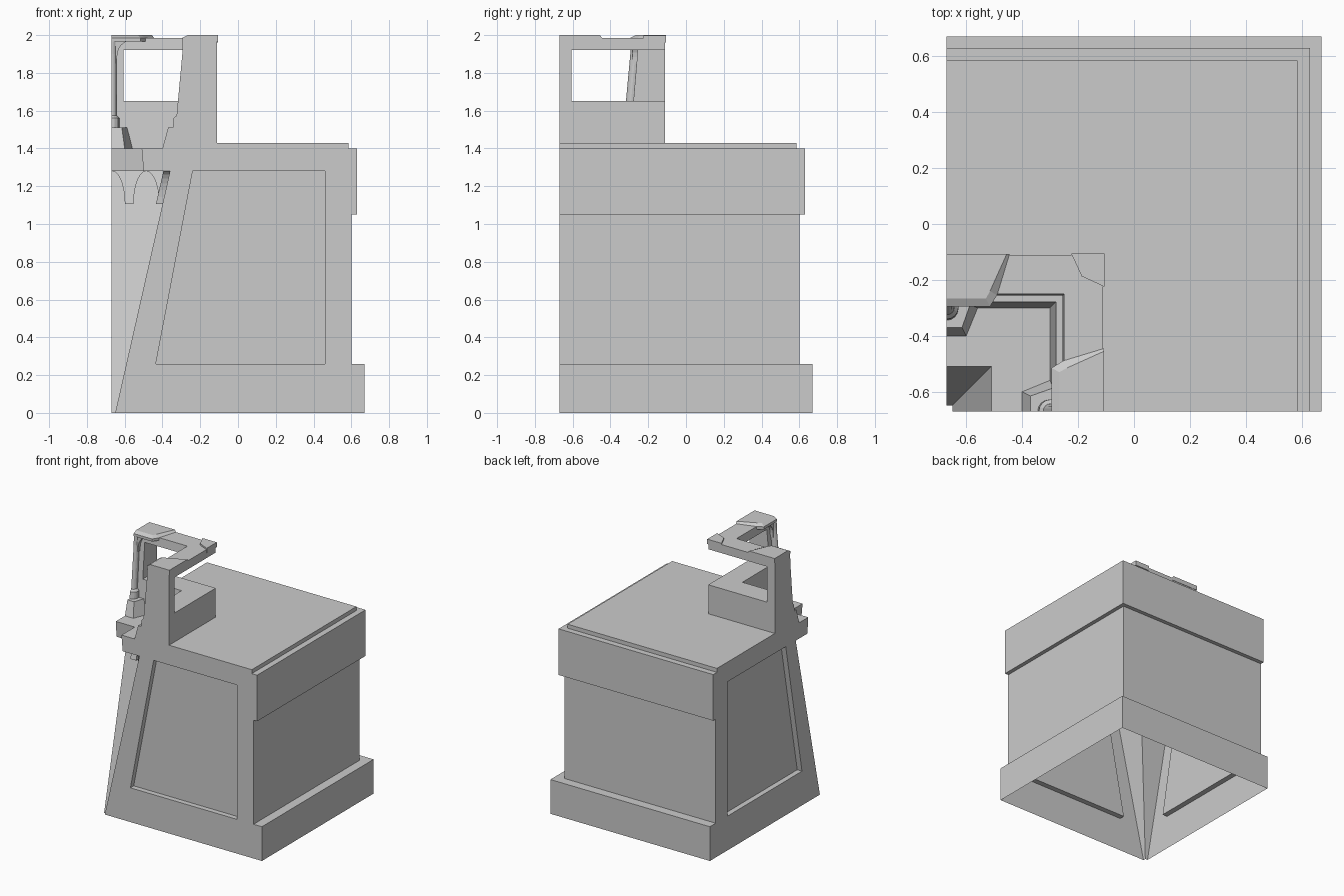
import bpy, bmesh
from math import sin, cos, pi

if "Cube" in bpy.data.objects:
    bpy.data.objects.remove(bpy.data.objects["Cube"])

E = -0.67                                    # tile edge (open end of the wall)
SWAP = lambda p: (p[1], p[0], p[2])          # mirror across the x = y diagonal


def loft(name, rings):
    """Solid through rings of equal length, capped at both ends."""
    bm = bmesh.new()
    vs = [[bm.verts.new(p) for p in r] for r in rings]
    n = len(rings[0])
    for a, b in zip(vs, vs[1:]):
        for i in range(n):
            j = (i + 1) % n
            bm.faces.new((a[i], a[j], b[j], b[i]))
    bm.faces.new(vs[0])
    bm.faces.new(vs[-1])
    bmesh.ops.recalc_face_normals(bm, faces=bm.faces)
    me = bpy.data.meshes.new(name)
    bm.to_mesh(me)
    bm.free()
    ob = bpy.data.objects.new(name, me)
    bpy.context.collection.objects.link(ob)
    return ob


def pair(name, rings):
    """A part on the right arm and its diagonal mirror on the left arm."""
    return [loft(name + "_right", rings),
            loft(name + "_left", [[SWAP(p) for p in r] for r in rings])]


def wall(z):                                 # sloped lower wall
    return -0.65 + 0.29 * z / 1.28


def upper(z):                                # sloped parapet and post face
    return -0.30 + 0.05 * (z - 1.4) / 0.58


# wall section swept round the inner corner with a mitre
section = [(-0.65, 0), (-0.36, 1.28), (-0.50, 1.28), (-0.51, 1.40), (-0.30, 1.40),
           (-0.25, 1.985), (-0.11, 1.985), (-0.11, 1.43), (0.585, 1.43), (0.585, 1.40),
           (0.63, 1.40), (0.63, 1.05), (0.60, 1.05), (0.60, 0.26), (0.67, 0.26), (0.67, 0)]
body = loft("corner_wall", [[(s, E, z) for s, z in section],
                            [(s, s, z) for s, z in section],
                            [(E, s, z) for s, z in section]])

# cutters: lookout opening and the recessed end panels
panel = [(-0.435, 0.26), (-0.24, 1.28), (0.46, 1.28), (0.46, 0.26)]
cutters = pair("panel_cutter", [[(x, y, z) for x, z in panel] for y in (-0.75, E + 0.04)])
sq = [(-0.605, -0.605), (-0.05, -0.605), (-0.05, -0.05), (-0.605, -0.05)]
cutters.append(loft("opening_cutter", [[(x, y, z) for x, y in sq] for z in (1.65, 1.92)]))
for c in cutters:
    c.hide_render = True
    m = body.modifiers.new("cut", 'BOOLEAN')
    m.operation, m.solver, m.object = 'DIFFERENCE', 'EXACT', c
dg = bpy.context.evaluated_depsgraph_get()
cut = bpy.data.meshes.new_from_object(body.evaluated_get(dg))
body.modifiers.clear()
body.data = cut
for c in cutters:
    bpy.data.objects.remove(c)

# open underside
bm = bmesh.new()
bm.from_mesh(cut)
bmesh.ops.delete(bm, geom=[f for f in bm.faces if all(v.co.z < 1e-4 for v in f.verts)],
                 context='FACES')
bm.to_mesh(cut)
bm.free()

# bevelled roof plates over the posts
low = [(-0.295, E), (-0.295, -0.515), (-0.255, -0.49), (-0.107, -0.445), (-0.107, E)]
top = [(-0.267, E), (-0.267, -0.53), (-0.24, -0.515), (-0.107, -0.455), (-0.107, E)]
pair("roof_plate", [[(x, y, z) for x, y in pl]
                    for pl, z in ((low, 1.965), (low, 1.985), (top, 2.0))])
# plate on the outer roof corner
cp = [(-0.225, -0.105), (-0.187, -0.187), (-0.105, -0.225), (-0.105, -0.105)]
loft("roof_corner_plate", [[(x, y, z) for x, y in cp] for z in (1.96, 1.997)])

# tapered pilaster bases
b0 = [(-0.40, E), (-0.40, -0.60), (-0.29, -0.555), (-0.28, E)]
b1 = [(-0.37, E), (-0.37, -0.615), (-0.285, -0.585), (-0.28, E)]
pair("pilaster_base", [[(x, y, 1.40) for x, y in b0], [(x, y, 1.51) for x, y in b1]])

# half-round pilasters leaning with the post
prof = [(1.51, 0.042), (1.56, 0.042), (1.575, 0.028), (1.90, 0.026), (1.97, 0.03)]
shafts = pair("pilaster_shaft", [[(upper(z) - 0.012 + r * cos(pi * i / 8), E + r * sin(pi * i / 8), z)
                                  for i in range(9)] for z, r in prof])

# curved bracket from pilaster to roof beam
arc = [(-0.57 - 0.07 * cos(a), 1.885 + 0.085 * sin(a)) for a in [i * pi / 12 for i in range(7)]]
br = [(E, 1.98), (E, 1.85), (-0.64, 1.85)] + arc + [(-0.57, 1.98)]
pair("roof_bracket", [[(x, y, z) for y, z in br] for x in (-0.283, -0.24)])

# pendant corbels under the walkway, lying on the sloped wall
N = 7
curve = [(0.09 - 0.067 * sin(i * pi / 2 / N), 1.28 - 0.175 * (1 - cos(i * pi / 2 / N)))
         for i in range(N + 1)]


def corbel(name, outline):
    pair(name, [[(wall(z) - o, x, z) for x, z in outline] for o in (0.035, -0.005)])


corbel("corbel", [(-0.576 - d, z) for d, z in curve] + [(-0.576 + d, z) for d, z in curve[::-1]])
corbel("corner_corbel", [(-0.395 - d, z) for d, z in curve] + [(wall(1.105), 1.105), (-0.36, 1.28)])
